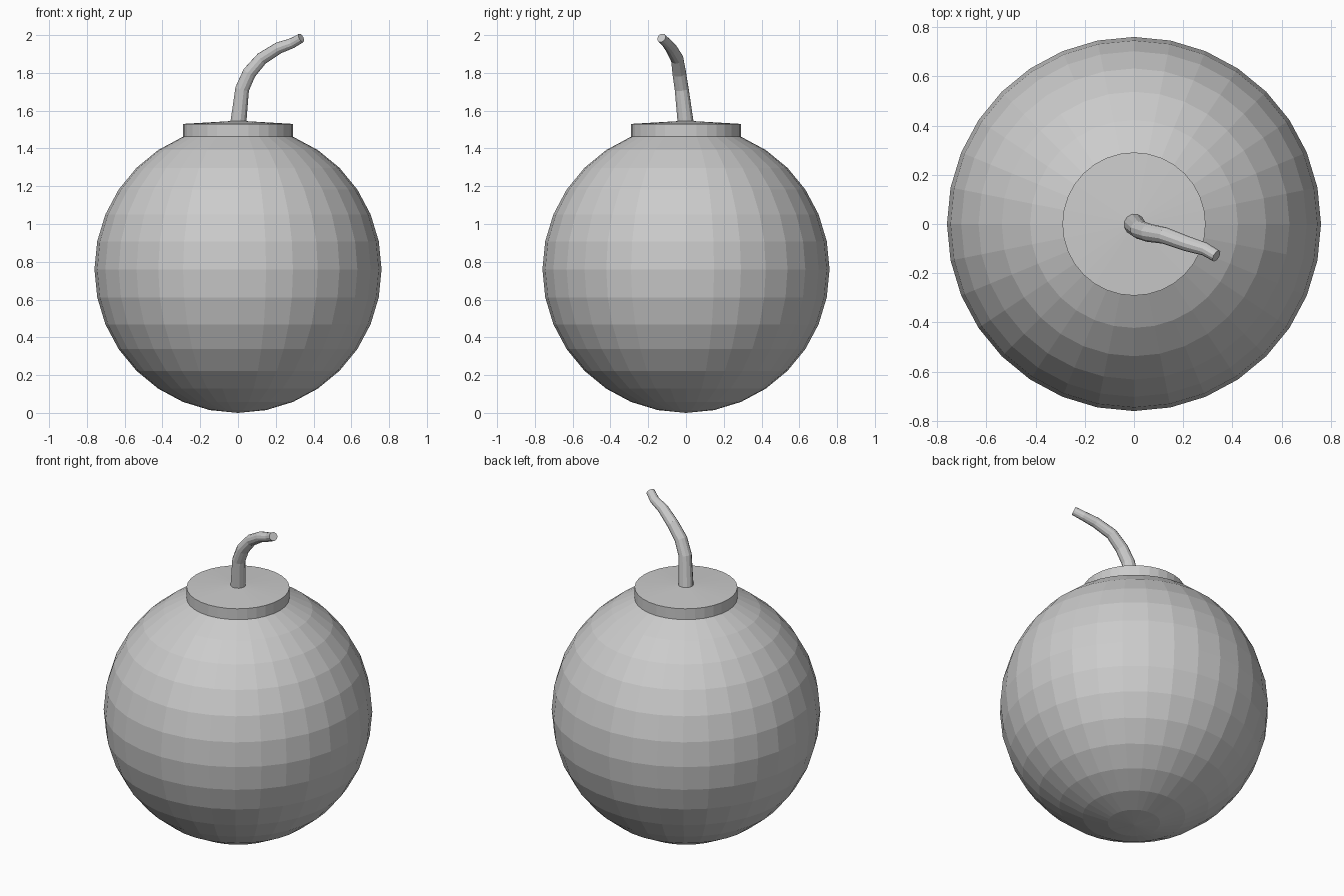
import bpy
import bmesh
from math import sin, cos, pi, tau

if "Cube" in bpy.data.objects:
    bpy.data.objects.remove(bpy.data.objects["Cube"])

R = 0.76       # ball radius
RINGS = 16
SIDES = 32


def lathe(name, profile):
    """Spin an (r, z) profile around the z axis into a flat-shaded mesh."""
    bm = bmesh.new()
    verts = [bm.verts.new((r, 0, z)) for r, z in profile]
    edges = [bm.edges.new(pair) for pair in zip(verts, verts[1:])]
    bmesh.ops.spin(bm, geom=verts + edges, cent=(0, 0, 0), axis=(0, 0, 1),
                   angle=tau, steps=SIDES)
    bmesh.ops.remove_doubles(bm, verts=bm.verts[:], dist=0.0005)
    bmesh.ops.recalc_face_normals(bm, faces=bm.faces[:])
    mesh = bpy.data.meshes.new(name)
    bm.to_mesh(mesh)
    bm.free()
    obj = bpy.data.objects.new(name, mesh)
    bpy.context.collection.objects.link(obj)
    return obj


# Faceted ball, open where the cap begins
arc = [(R * sin(pi * i / RINGS), R - R * cos(pi * i / RINGS))
       for i in range(RINGS - 1)]
lathe("ball", arc)

# Shallow cap rising from the last ring of the ball, with a slightly conical top
rim_r, rim_z = arc[-1]
lathe("cap", [(rim_r, rim_z), (rim_r, 1.53), (0, 1.547)])

# Bent, tapering fuse: x, y, z, radius
path = [
    (0.0, 0.0, 1.52, 0.044),
    (0.022, -0.023, 1.715, 0.038),
    (0.06, -0.036, 1.80, 0.037),
    (0.125, -0.047, 1.875, 0.034),
    (0.215, -0.08, 1.932, 0.031),
    (0.288, -0.102, 1.958, 0.027),
    (0.335, -0.13, 1.985, 0.025),
]
curve = bpy.data.curves.new("fuse", 'CURVE')
curve.dimensions = '3D'
curve.bevel_depth = 1.0
curve.bevel_resolution = 4
curve.use_fill_caps = True
spline = curve.splines.new('POLY')
spline.use_smooth = False
spline.points.add(len(path) - 1)
for point, (x, y, z, radius) in zip(spline.points, path):
    point.co = (x, y, z, 1)
    point.radius = radius
fuse = bpy.data.objects.new("fuse", curve)
bpy.context.collection.objects.link(fuse)
